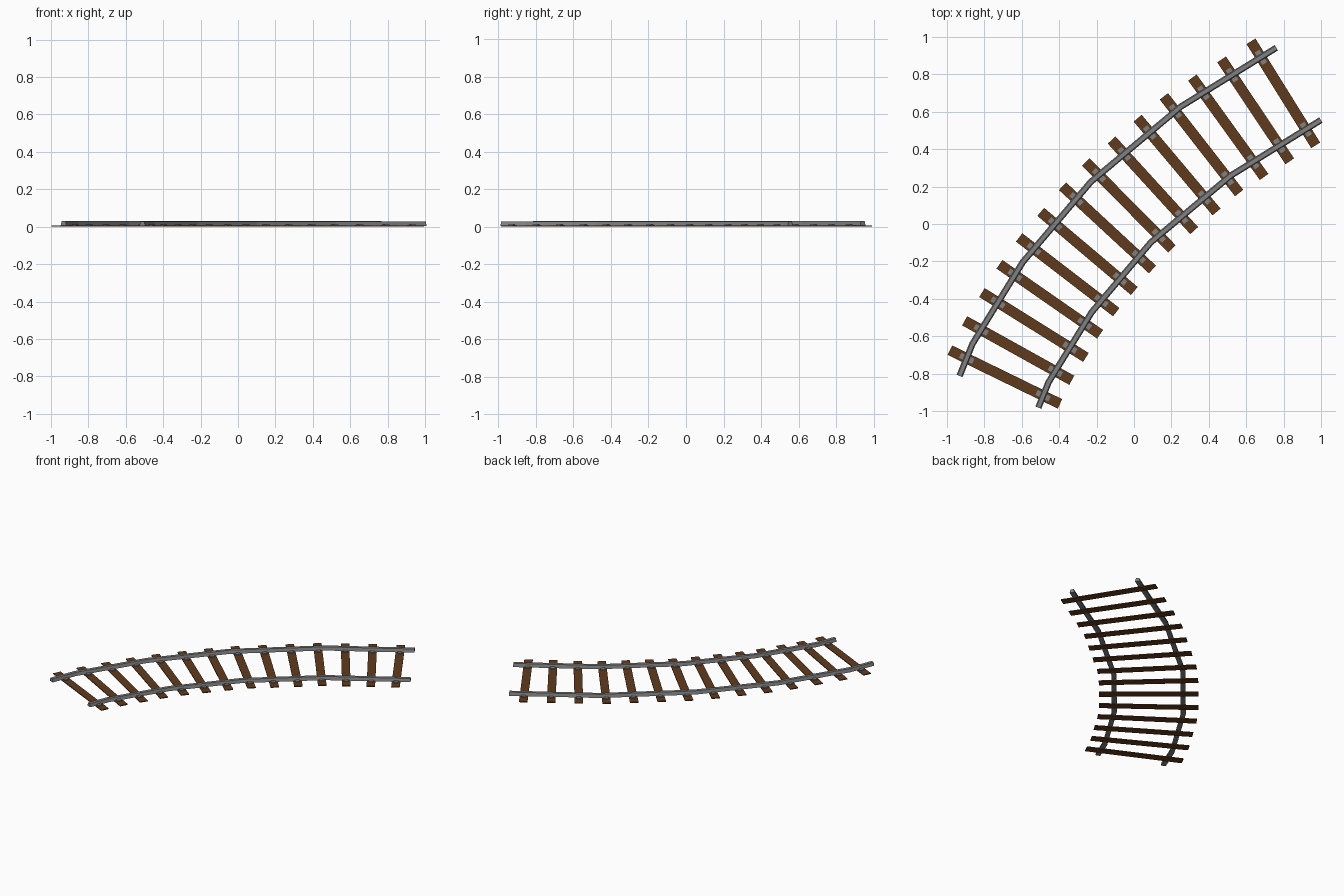
import bpy, bmesh, math
from mathutils import Vector, Matrix

cube = bpy.data.objects.get("Cube")
if cube:
    bpy.data.objects.remove(cube)


def material(name, color):
    m = bpy.data.materials.new(name)
    m.use_nodes = True
    m.diffuse_color = (*color, 1)
    bsdf = next(n for n in m.node_tree.nodes if n.type == "BSDF_PRINCIPLED")
    bsdf.inputs["Base Color"].default_value = (*color, 1)
    return m


wood = material("brown_wood", (0.118, 0.043, 0.013))
steel = material("grey_steel", (0.22, 0.22, 0.22))

# Centre line of the bend, as straight pieces
PATH = [Vector(p) for p in ((-0.722, -0.897), (-0.66, -0.743), (-0.41, -0.337),
                            (-0.07, 0.064), (0.385, 0.444), (0.88, 0.749))]
HALF_GAUGE = 0.227


def finish(name, bm, mat):
    bmesh.ops.recalc_face_normals(bm, faces=bm.faces)
    mesh = bpy.data.meshes.new(name)
    bm.to_mesh(mesh)
    bm.free()
    mesh.materials.append(mat)
    ob = bpy.data.objects.new(name, mesh)
    bpy.context.scene.collection.objects.link(ob)


def side_normal(a, b):
    d = (b - a).normalized()
    return Vector((-d.y, d.x))


def mitre_vectors():
    """Sideways vector at each path point, lengthened at the bends."""
    normals = [side_normal(a, b) for a, b in zip(PATH, PATH[1:])]
    mitres = []
    for before, after in zip(normals[:1] + normals, normals + normals[-1:]):
        m = (before + after).normalized()
        mitres.append(m / m.dot(before))
    return mitres


def point_at(s):
    """Point on the centre line at distance s from its start."""
    for a, b in zip(PATH, PATH[1:]):
        length = (b - a).length
        if s <= length:
            break
        s -= length
    return a + (b - a).normalized() * s


def plate(name, center, angle, size, z, mat):
    bm = bmesh.new()
    place = Matrix.Translation((center.x, center.y, z + size[2] / 2))
    bmesh.ops.create_cube(bm, size=1, matrix=place @ Matrix.Rotation(angle, 4, "Z")
                          @ Matrix.Diagonal((*size, 1)))
    finish(name, bm, mat)


# Rails: steep-sided bars swept along the bend, the inner one a little lower
profile = [(0.017, 0.005), (0.011, 0.029), (-0.011, 0.029), (-0.017, 0.005)]
for name, side, lift in (("outer_rail", 1, 0.001), ("inner_rail", -1, -0.002)):
    bm = bmesh.new()
    rings = [[bm.verts.new((*(p + m * (side * HALF_GAUGE + x)), z + lift))
              for x, z in profile] for p, m in zip(PATH, mitre_vectors())]
    for r, q in zip(rings, rings[1:]):
        for i in range(len(profile)):
            bm.faces.new((r[i - 1], r[i], q[i], q[i - 1]))
    bm.faces.new(rings[0])
    bm.faces.new(rings[-1])
    finish(name, bm, steel)

# Sleepers fan around the bend, with a clip plate under each rail
for i in range(14):
    center = point_at(0.085 + 0.1585 * i + 0.0006 * i * i)
    angle = -math.radians(26 + 3.08 * i - 0.047 * i * i)
    plate(f"sleeper_{i + 1}", center, angle, (0.655, 0.056, 0.006), 0, wood)
    along = Vector((math.cos(angle), math.sin(angle)))
    for name, side in (("outer", -1), ("inner", 1)):
        plate(f"{name}_clip_{i + 1}", center + along * side * HALF_GAUGE, angle,
              (0.078, 0.03, 0.007), 0.005, steel)
